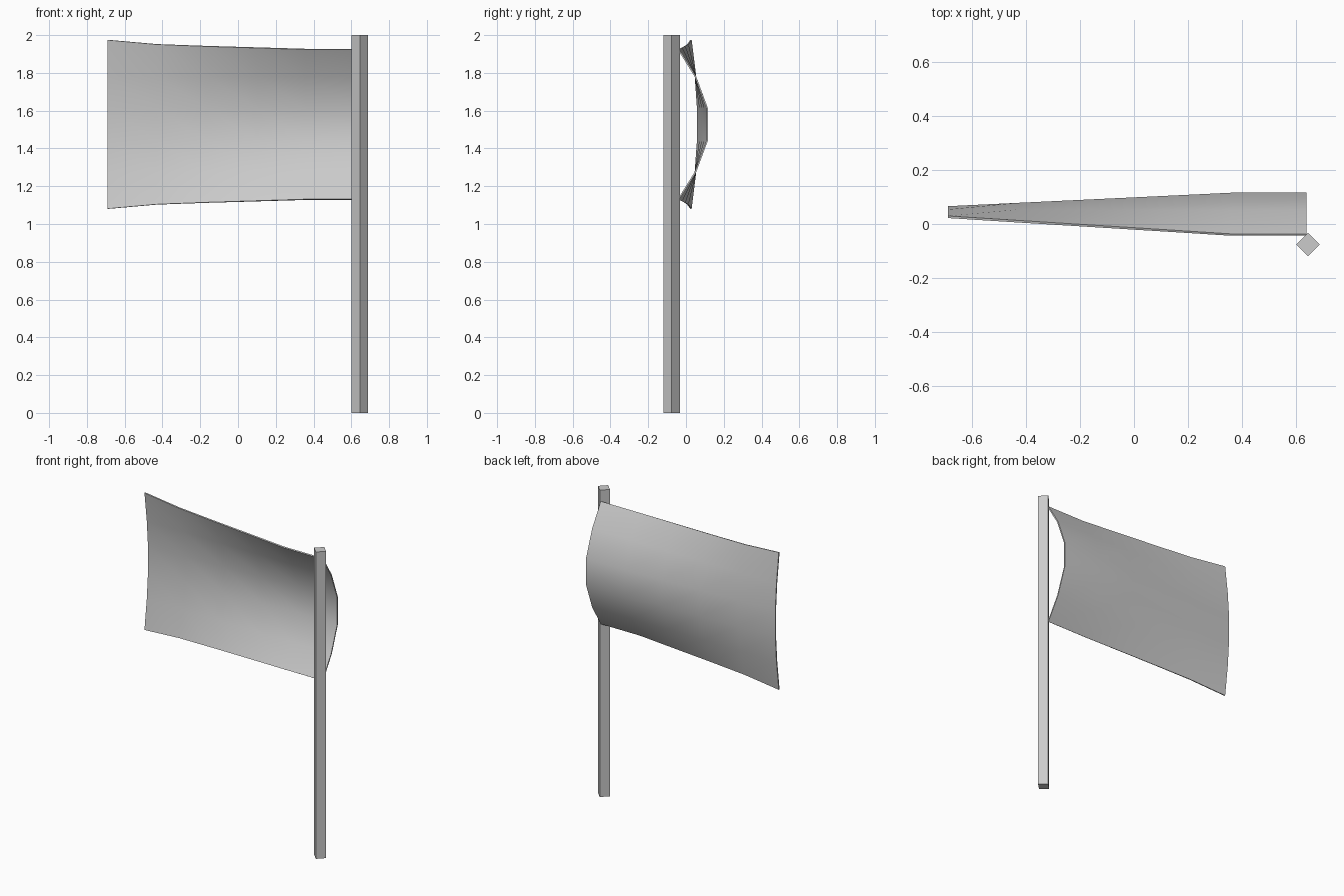
import bpy, bmesh, math

if "Cube" in bpy.data.objects:
    bpy.data.objects.remove(bpy.data.objects["Cube"])

grey = bpy.data.materials.new("light grey")
grey.diffuse_color = (0.6, 0.6, 0.6, 1)
grey.use_nodes = True
grey.node_tree.nodes["Principled BSDF"].inputs["Base Color"].default_value = grey.diffuse_color


def finish(name, bm):
    bmesh.ops.recalc_face_normals(bm, faces=bm.faces)
    me = bpy.data.meshes.new(name)
    bm.to_mesh(me)
    bm.free()
    me.materials.append(grey)
    ob = bpy.data.objects.new(name, me)
    bpy.context.collection.objects.link(ob)
    return ob


# Square pole turned 45 degrees
bm = bmesh.new()
bmesh.ops.create_cone(bm, cap_ends=True, segments=4, radius1=0.043, radius2=0.043, depth=2)
pole = finish("pole", bm)
pole.location = (0.645, -0.076, 1)

# Flag: bowed cross-section that flattens toward the free end
MID = 1.5275
near = [(-0.040, 0.398), (0.049, 0.255), (0.112, 0.085)]  # (y, half height)
far_y = [0.026, 0.050, 0.062]
# (x, flattening, half height of the outer edge)
stations = [(0.64, 0, 0.398), (0.36, 0, 0.398), (0.10, 0.25, 0.406),
            (-0.165, 0.5, 0.414), (-0.43, 0.75, 0.424), (-0.69, 1, 0.447)]
bm = bmesh.new()
rows = []
for x, t, edge in stations:
    half = [(y + (fy - y) * t, edge if i == 0 else h)
            for i, ((y, h), fy) in enumerate(zip(near, far_y))]
    pts = [(y, MID - h) for y, h in half] + [(y, MID + h) for y, h in reversed(half)]
    rows.append([bm.verts.new((x, y, z)) for y, z in pts])
for a, b in zip(rows, rows[1:]):
    for i in range(len(a) - 1):
        bm.faces.new((a[i], a[i + 1], b[i + 1], b[i]))
flag = finish("flag", bm)
solid = flag.modifiers.new("thickness", "SOLIDIFY")
solid.thickness = 0.008
solid.offset = 0

# Smooth cloth with crisp rim
bpy.context.view_layer.objects.active = flag
flag.select_set(True)
bpy.ops.object.modifier_apply(modifier="thickness")
bpy.ops.object.shade_smooth_by_angle(angle=math.radians(40))
